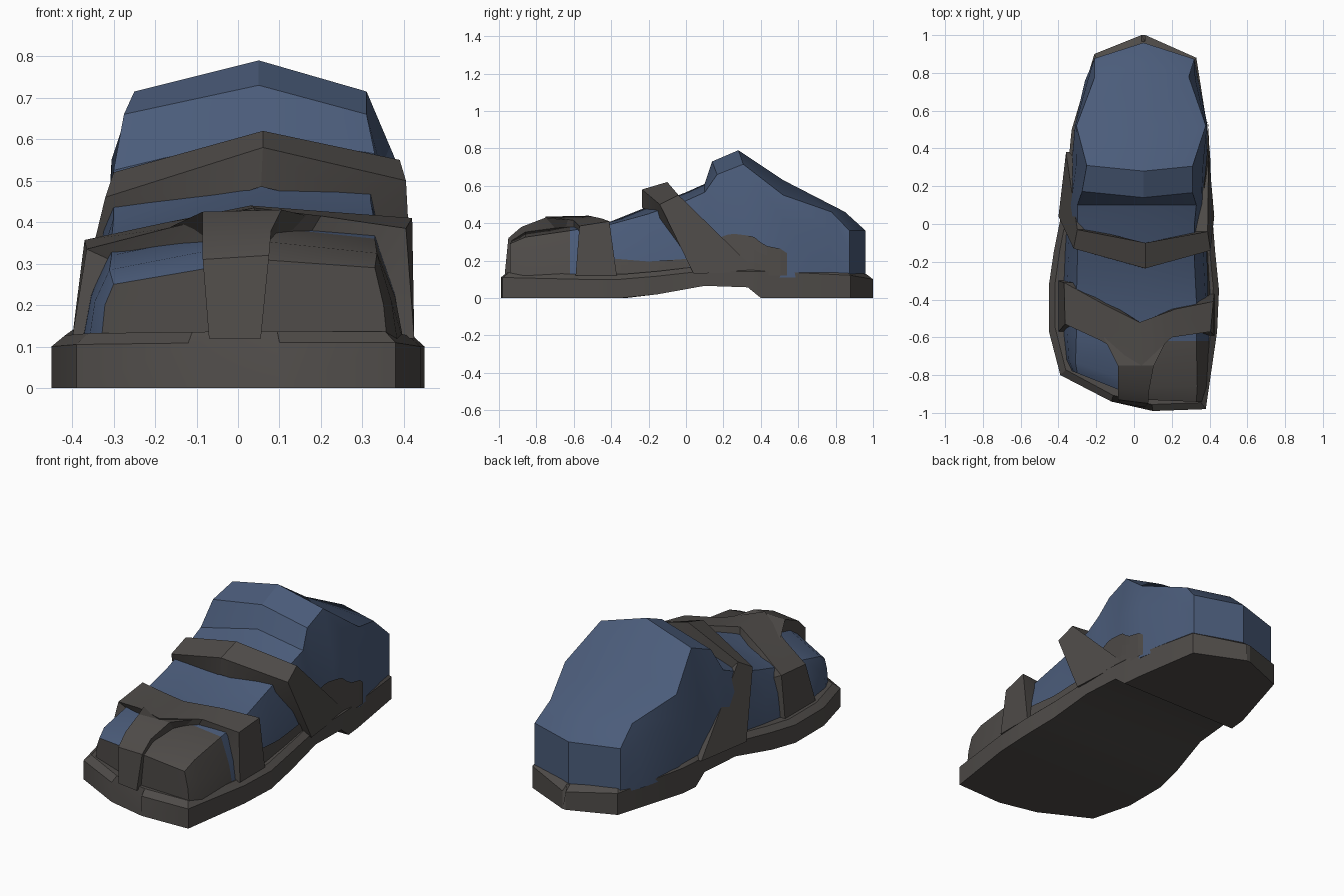
import bpy, bmesh, math
from mathutils import Vector
from mathutils.bvhtree import BVHTree

if "Cube" in bpy.data.objects:
    bpy.data.objects.remove(bpy.data.objects["Cube"])


def material(name, rgb):
    m = bpy.data.materials.new(name)
    m.diffuse_color = (*rgb, 1)
    m.use_nodes = True
    m.node_tree.nodes["Principled BSDF"].inputs["Base Color"].default_value = m.diffuse_color
    return m


GREY = material("warm dark grey", (0.078, 0.071, 0.066))
BLUE = material("denim blue", (0.07, 0.107, 0.195))


def loft(name, rings, mats, ends, angle=25):
    """Skin closed rings of points; ends lists index tuples that close each end."""
    bm = bmesh.new()
    rows = [[bm.verts.new(p) for p in r] for r in rings]
    n = len(rows[0])
    for a, b in zip(rows, rows[1:]):
        for i in range(n):
            j = (i + 1) % n
            bm.faces.new((a[i], a[j], b[j], b[i]))
    for row in (rows[0], rows[-1]):
        for idx in ends:
            bm.faces.new([row[i] for i in idx])
    bmesh.ops.recalc_face_normals(bm, faces=bm.faces)
    me = bpy.data.meshes.new(name)
    bm.to_mesh(me)
    bm.free()
    for m in mats:
        me.materials.append(m)
    ob = bpy.data.objects.new(name, me)
    bpy.context.collection.objects.link(ob)
    bpy.ops.object.select_all(action='DESELECT')
    ob.select_set(True)
    bpy.context.view_layer.objects.active = ob
    bpy.ops.object.shade_smooth_by_angle(angle=math.radians(angle))
    return ob


def interp(table, y):
    for (y0, z0), (y1, z1) in zip(table, table[1:]):
        if y <= y1:
            return z0 + (z1 - z0) * max(0, (y - y0) / (y1 - y0))
    return table[-1][1]


# Sole: left and right outline points from toe to heel, with a raised arch
outline = [(-.12, -.94, .10, -.99), (-.39, -.80, .38, -.98), (-.45, -.57, .44, -.57),
           (-.45, -.32, .45, -.35), (-.425, -.15, .43, -.15), (-.375, .10, .41, .10),
           (-.345, .33, .405, .33), (-.34, .40, .40, .40), (-.33, .50, .39, .50),
           (-.21, .90, .33, .88), (.04, 1.0, .06, 1.0)]
arch = [(-1, 0), (-.32, 0), (-.15, .02), (.10, .065), (.33, .057), (.40, 0), (1, 0)]
edge = [(-1, .11), (-.6, .10), (-.3, .10), (.1, .145), (.5, .14), (.9, .12), (1, .10)]


def sole_ring(xl, yl, xr, yr):
    def rim(x, y):
        return (.02 + (x - .02) * .93, y * .965, interp(edge, y) + .027)
    return [(xl, yl, interp(arch, yl)), (xr, yr, interp(arch, yr)),
            (xr, yr, interp(edge, yr)), rim(xr, yr), rim(xl, yl), (xl, yl, interp(edge, yl))]


loft("sole", [sole_ring(*o) for o in outline], [GREY], [(0, 1, 2, 3, 4, 5)])

# Sock: y, left skew, right skew, left x, right x, shoulder inset, mid z, shoulder z, crest z
stations = [
    (-.93, .40, -.04, -.33, .36, .03, .20, .27, .31),
    (-.86, .35, .00, -.36, .385, .05, .21, .305, .355),
    (-.62, .10, .00, -.375, .40, .07, .22, .34, .39),
    (-.40, .00, .00, -.375, .40, .07, .24, .375, .41),
    (-.20, .00, .00, -.37, .39, .07, .27, .43, .49),
    (.00, .00, .00, -.36, .38, .06, .30, .50, .565),
    (.10, .00, .00, -.35, .38, .05, .33, .545, .61),
    (.14, .10, .10, -.345, .38, .07, .36, .66, .73),
    (.28, .10, .10, -.33, .39, .08, .45, .715, .79),
    (.52, .00, .00, -.315, .39, .01, .42, .55, .63),
    (.85, -.30, -.30, -.26, .34, .05, .36, .46, .46),
    (.96, -.32, -.32, -.21, .32, .00, .25, .36, .36)]


def sock_ring(y, kl, kr, xl, xr, ins, zm, zs, zc):
    cx, tilt = .05, .05 if y < .12 else 0

    def p(x, z):
        return (x, y + (kl if x < cx else kr) * abs(x - cx), z)
    left = [p(xl, .11), p(xl + ins * .3, zm), p(xl + ins, zs - tilt * .4)]
    right = [p(xr - ins, zs + tilt * .4), p(xr - ins * .3, zm), p(xr, .11)]
    return left + [p(cx, zc)] + right + [p(cx, .11)]


sock = loft("sock", [sock_ring(*s) for s in stations], [BLUE, GREY],
            [(0, 1, 2, 3, 7), (3, 4, 5, 6, 7)], 30)
for f in sock.data.polygons:
    c = f.center
    if (c.x > .05 and c.y < -.55) or (c.y < -.7 and f.normal.y < -.6):
        f.material_index = 1


# Straps: pairs of outer edge points, thickened toward a core line
def strap(name, pairs, core_y=None, depth=.2, core_z=.15):
    rings = []
    for a, b in pairs:
        a, b = Vector(a), Vector(b)
        inner = [v.lerp(Vector((.04, v.y if core_y is None else core_y, min(v.z, core_z))), depth)
                 for v in (b, a)]
        rings.append([a, b] + inner)
    return loft(name, rings, [GREY], [(0, 1, 2, 3)])


strap("instep_strap", [
    ((.425, .04, .13), (.395, .38, .14)),
    ((.405, -.14, .50), (.39, -.04, .55)),
    ((.06, -.235, .58), (.06, -.10, .62)),
    ((-.32, -.13, .46), (-.30, -.03, .52)),
    ((-.40, .04, .13), (-.36, .38, .14))], depth=.22)

strap("toe_strap", [
    ((.425, -.59, .12), (.425, -.37, .12)),
    ((.405, -.57, .385), (.42, -.41, .41)),
    ((.20, -.60, .415), (.22, -.45, .425)),
    ((.04, -.75, .435), (.03, -.52, .44)),
    ((-.17, -.62, .385), (-.17, -.42, .40)),
    ((-.365, -.53, .335), (-.37, -.31, .357)),
    ((-.40, -.57, .12), (-.40, -.30, .12))], depth=.2)

strap("toe_stem", [
    ((-.16, -.60, .39), (.19, -.58, .41)),
    ((-.085, -.75, .425), (.105, -.75, .43)),
    ((-.085, -.87, .37), (.08, -.88, .38)),
    ((-.085, -.93, .31), (.075, -.95, .32)),
    ((-.07, -.95, .12), (.055, -.97, .12))], core_y=-.5, depth=.2)


# Grey patches hugging the right side of the sock
me = sock.data
tree = BVHTree.FromPolygons([v.co.copy() for v in me.vertices],
                            [tuple(p.vertices) for p in me.polygons])


def patch(name, tops):
    bm = bmesh.new()
    cols = []
    for i in range(13):
        y = tops[0][0] + (tops[-1][0] - tops[0][0]) * i / 12
        top = interp(tops, y)
        col = []
        for k in range(4):
            z = .12 + (top - .12) * k / 3
            hit = tree.ray_cast(Vector((2, y, z)), Vector((-1, 0, 0)))[0]
            col.append(bm.verts.new((hit.x + .006, y, z)))
        cols.append(col)
    for a, b in zip(cols, cols[1:]):
        for k in range(3):
            bm.faces.new((a[k], b[k], b[k + 1], a[k + 1]))
    m = bpy.data.meshes.new(name)
    bm.to_mesh(m)
    bm.free()
    m.materials.append(GREY)
    bpy.context.collection.objects.link(bpy.data.objects.new(name, m))


patch("front_side_patch", [(-.38, .21), (-.2, .195), (.02, .21)])
patch("rear_side_patch", [(.12, .30), (.24, .345), (.36, .33), (.42, .28), (.52, .26), (.54, .24)])
